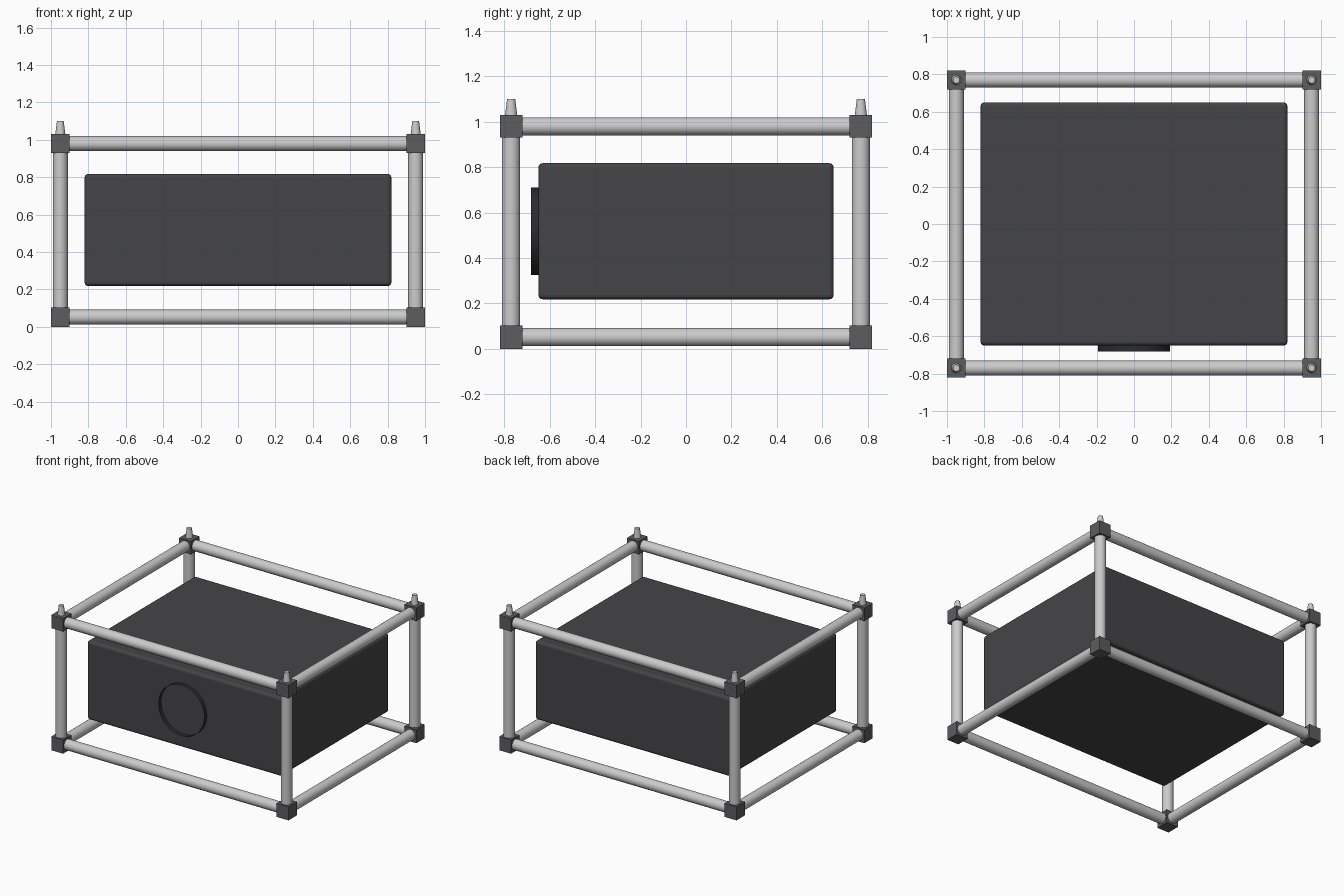
import bpy
import math
from mathutils import Vector

if "Cube" in bpy.data.objects:
    bpy.data.objects.remove(bpy.data.objects["Cube"])

X, Y, Z0, Z1 = 0.95, 0.77, 0.052, 0.98   # frame corner centres


def material(name, rgb):
    m = bpy.data.materials.new(name)
    m.diffuse_color = (*rgb, 1)
    m.use_nodes = True
    m.node_tree.nodes["Principled BSDF"].inputs["Base Color"].default_value = m.diffuse_color
    return m


case_mat = material("dark_case", (0.06, 0.06, 0.065))
joint_mat = material("joint_grey", (0.11, 0.11, 0.115))
ring_mat = material("ring_black", (0.025, 0.025, 0.028))


def finish(name, mat=None, smooth=False):
    ob = bpy.context.object
    ob.name = name
    if mat:
        ob.data.materials.append(mat)
    if smooth:
        bpy.ops.object.shade_smooth_by_angle(angle=math.radians(40))
    return ob


def box(name, loc, size, mat):
    bpy.ops.mesh.primitive_cube_add(size=1, location=loc)
    bpy.context.object.scale = size
    bpy.ops.object.transform_apply(location=False, rotation=False, scale=True)
    return finish(name, mat)


def tube(name, a, b, r=0.04):
    a, b = Vector(a), Vector(b)
    d = b - a
    bpy.ops.mesh.primitive_cylinder_add(
        vertices=24, radius=r, depth=d.length, location=(a + b) / 2,
        rotation=d.to_track_quat('Z', 'Y').to_euler())
    return finish(name, smooth=True)


# Enclosure with softly rounded edges
case = box("case", (0, 0, 0.518), (1.64, 1.30, 0.60), case_mat)
bev = case.modifiers.new("rounded_edges", 'BEVEL')
bev.width = 0.02
bev.segments = 3

# Thin open ring on the front face
bpy.ops.mesh.primitive_cylinder_add(
    vertices=48, radius=0.193, depth=0.032, end_fill_type='NOTHING',
    location=(0, -0.666, 0.518), rotation=(math.pi / 2, 0, 0))
finish("front_ring", ring_mat, True)

# Horizontal tubes and corner blocks on both levels
for z, level in ((Z0, "lower"), (Z1, "upper")):
    for s in (-1, 1):
        tube(level + "_width_tube", (-X, s * Y, z), (X, s * Y, z))
        tube(level + "_depth_tube", (s * X, -Y, z), (s * X, Y, z))
        for t in (-1, 1):
            box(level + "_corner_block", (s * X, t * Y, z),
                (0.1, 0.1, 2 * Z0 if z == Z0 else 0.1), joint_mat)

# Upright tubes and tapered stacking pins
for s in (-1, 1):
    for t in (-1, 1):
        tube("upright_tube", (s * X, t * Y, Z0), (s * X, t * Y, Z1))
        bpy.ops.mesh.primitive_cone_add(
            vertices=20, radius1=0.028, radius2=0.018, depth=0.08,
            location=(s * X, t * Y, 1.06))
        finish("stacking_pin", smooth=True)
